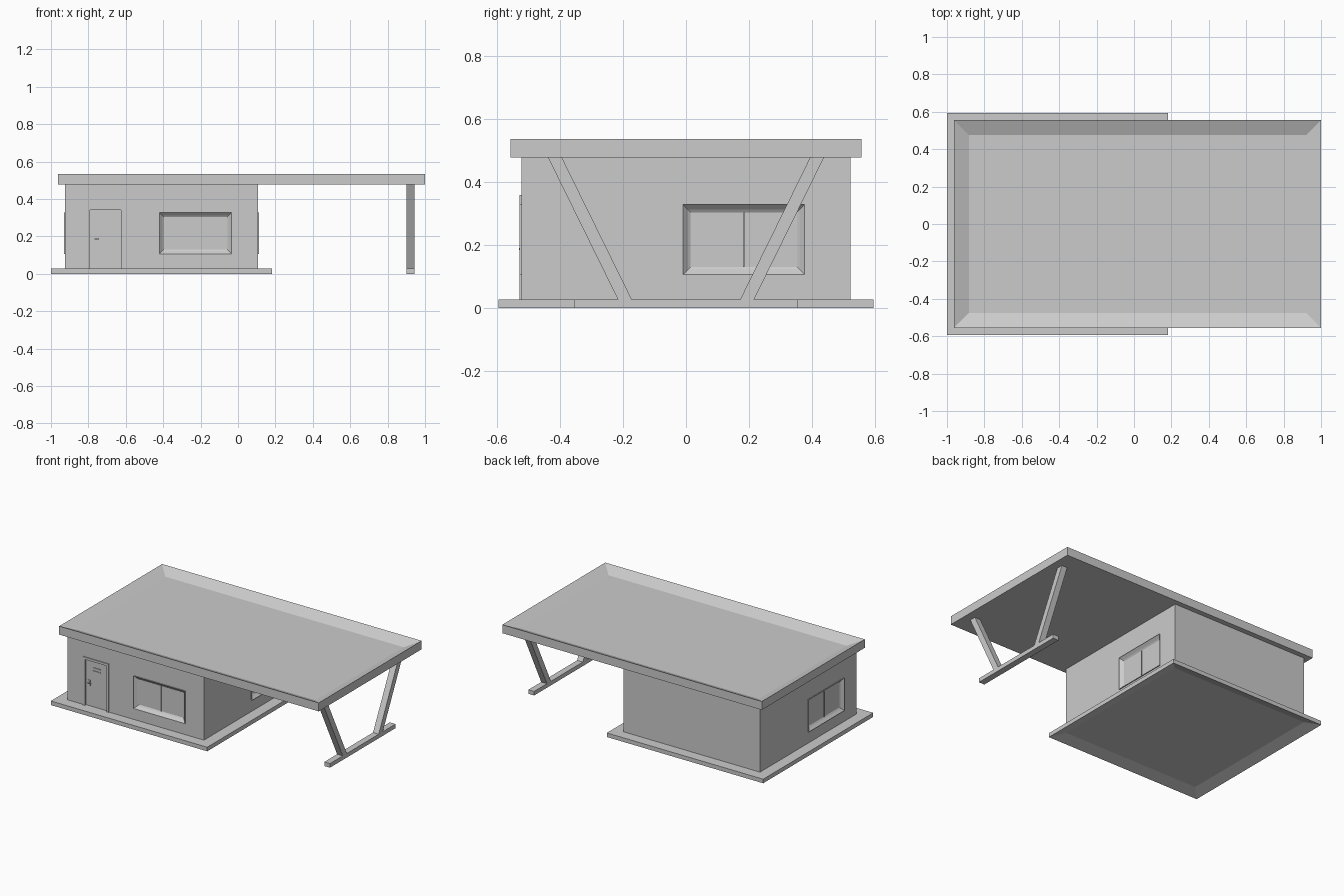
import bpy, bmesh
from math import radians
from mathutils import Matrix, Vector

if "Cube" in bpy.data.objects:
    bpy.data.objects.remove(bpy.data.objects["Cube"], do_unlink=True)

grey = bpy.data.materials.new("plain grey")
grey.use_nodes = True
colour = (0.6, 0.6, 0.6, 1)
grey.diffuse_color = colour
grey.node_tree.nodes["Principled BSDF"].inputs["Base Color"].default_value = colour


def box(name, lo, hi, place=None, side=None, insets=()):
    """Box between two corners; the face towards side gets stepped recesses."""
    lo, hi = Vector(lo), Vector(hi)
    bm = bmesh.new()
    bmesh.ops.create_cube(bm, size=1)
    bmesh.ops.scale(bm, vec=hi - lo, verts=bm.verts)
    bmesh.ops.translate(bm, vec=(lo + hi) / 2, verts=bm.verts)
    bm.normal_update()
    if side:
        face = max(bm.faces, key=lambda f: f.normal.dot(Vector(side)))
        for margin, depth in insets:
            bmesh.ops.inset_individual(bm, faces=[face], thickness=margin, use_even_offset=True)
            bmesh.ops.translate(bm, vec=Vector(side) * -depth, verts=face.verts)
    if place:
        bm.transform(place)
    mesh = bpy.data.meshes.new(name)
    bm.to_mesh(mesh)
    bm.free()
    mesh.materials.append(grey)
    obj = bpy.data.objects.new(name, mesh)
    bpy.context.collection.objects.link(obj)
    return obj


SLAB, EAVES = 0.028, 0.477
WALL_L, WALL_R, WALL_Y = 0.107, -0.925, 0.521
OUT, DEEP = 0.006, 0.035    # frame projection and pocket depth

# Floor slab with hollow underside, walls, and roof with sunken deck
box("floor_slab", (-1, -0.594, 0), (0.183, 0.594, SLAB),
    side=(0, 0, -1), insets=[(0.075, 0.025)])
walls = box("walls", (WALL_R, -WALL_Y, SLAB), (WALL_L, WALL_Y, EAVES))
box("roof", (-0.963, -0.556, EAVES), (1, 0.556, 0.535),
    side=(0, 0, 1), insets=[(0.08, 0.035)])


def pocket(lo, hi, place=None):
    """Cut a box-shaped pocket into the walls."""
    cutter = box("wall_cutter", lo, hi, place)
    cutter.hide_render = True
    mod = walls.modifiers.new("pocket", "BOOLEAN")
    mod.operation, mod.solver, mod.object = "DIFFERENCE", "EXACT", cutter
    graph = bpy.context.evaluated_depsgraph_get()
    cut = bpy.data.meshes.new_from_object(walls.evaluated_get(graph))
    walls.modifiers.clear()
    walls.data = cut
    bpy.data.objects.remove(cutter, do_unlink=True)


def window(name, x, y, turn):
    """Two-pane window, modelled facing the front and turned onto its wall."""
    place = Matrix.Translation((x, y, 0)) @ Matrix.Rotation(radians(turn), 4, "Z")
    half, low, high = 0.193, 0.106, 0.328
    pocket((-half, -0.02, low), (half, DEEP, high), place)
    box(name + "_frame", (-half, -OUT, low), (half, DEEP, high), place,
        side=(0, -1, 0), insets=[(0.016, 0.016), (0.009, 0.006)])
    box(name + "_mullion", (-0.002, 0.01, low + 0.024), (0.002, 0.018, high - 0.024), place)


window("front_window", -0.227, -WALL_Y, 0)
window("left_window", WALL_L, 0.183, 90)
window("right_window", WALL_R, -0.19, -90)

# Door: pocket, three-sided frame, recessed leaf
left, right, top, rim = -0.806, -0.61, 0.358, 0.016
front, back = -WALL_Y - OUT, -WALL_Y + DEEP
leaf = -WALL_Y + 0.008
pocket((left, -WALL_Y - 0.02, SLAB - 0.01), (right, back, top))
box("door_jamb_right", (left, front, SLAB), (left + rim, back, top))
box("door_jamb_left", (right - rim, front, SLAB), (right, back, top))
box("door_head", (left + rim, front, top - rim), (right - rim, back, top))
box("door_leaf", (left + rim, leaf, SLAB), (right - rim, back, top - rim))
for i, z in enumerate((0.271, 0.292)):
    box(f"door_vent_{i + 1}", (-0.735, leaf - 0.004, z), (-0.682, leaf, z + 0.005))
box("door_handle_plate", (-0.773, leaf - 0.004, 0.165), (-0.758, leaf, 0.204))
box("door_handle_neck", (-0.768, leaf - 0.012, 0.184), (-0.762, leaf - 0.004, 0.19))
box("door_handle_lever", (-0.768, leaf - 0.016, 0.184), (-0.744, leaf - 0.011, 0.19))

# Canopy support: ground beam and two struts leaning outwards
box("support_foot", (0.901, -0.354, 0), (0.944, 0.354, SLAB))
for name, sign in (("front", -1), ("back", 1)):
    strut = box(name + "_strut", (0.901, -0.022, SLAB), (0.944, 0.022, EAVES))
    for v in strut.data.vertices:
        v.co.y += sign * (0.415 if v.co.z > 0.2 else 0.194)
